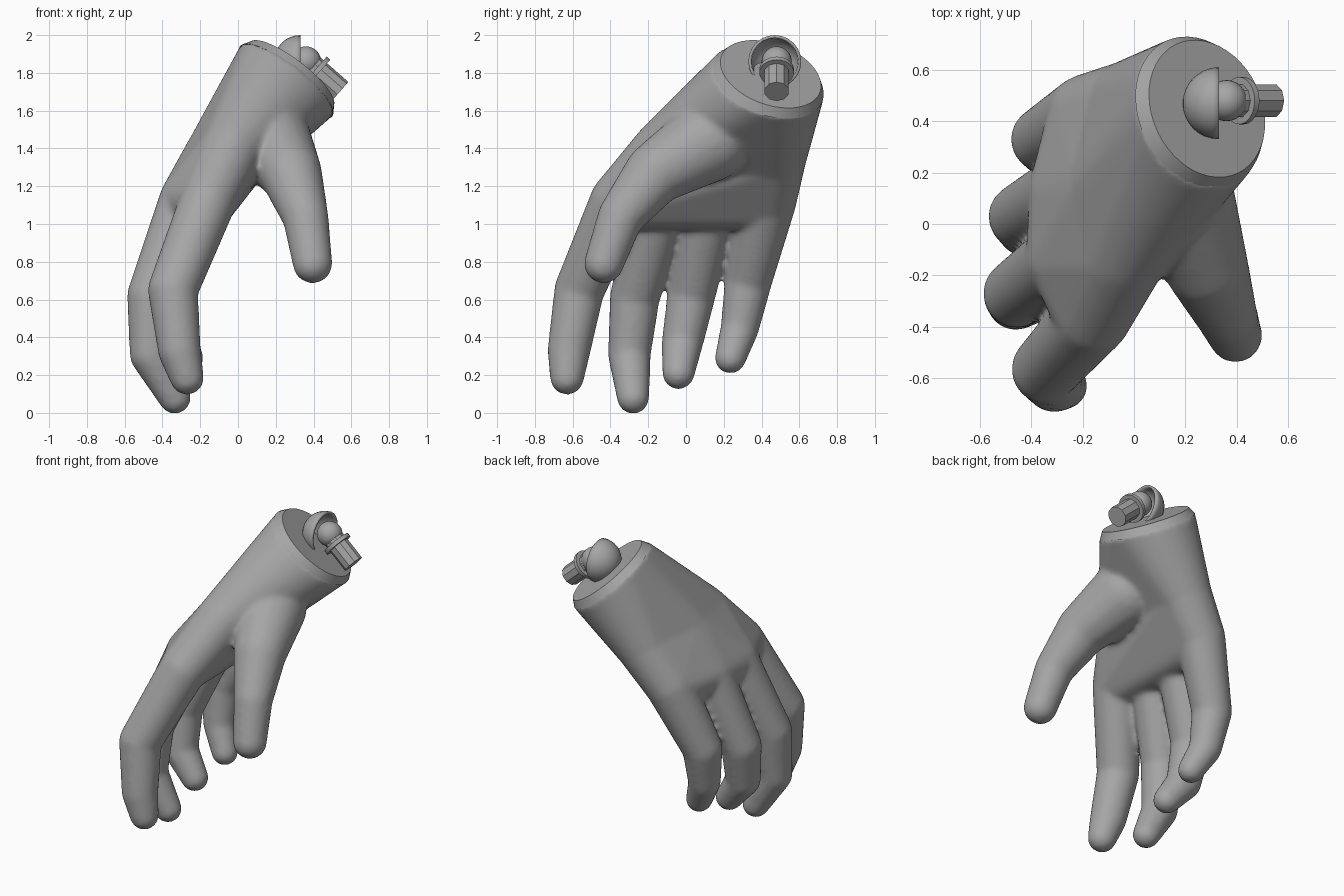
import bpy, bmesh, math
from mathutils import Vector, Matrix

if "Cube" in bpy.data.objects:
    bpy.data.objects.remove(bpy.data.objects["Cube"])

grey = bpy.data.materials.new("plain grey")
grey.use_nodes = True
GREY = (0.38, 0.38, 0.38, 1)
grey.diffuse_color = GREY
grey.node_tree.nodes["Principled BSDF"].inputs["Base Color"].default_value = GREY


def make_object(name, bm, angle=None):
    mesh = bpy.data.meshes.new(name)
    bm.to_mesh(mesh)
    bm.free()
    obj = bpy.data.objects.new(name, mesh)
    bpy.context.collection.objects.link(obj)
    mesh.materials.append(grey)
    if angle:
        bpy.ops.object.select_all(action="DESELECT")
        obj.select_set(True)
        bpy.context.view_layer.objects.active = obj
        bpy.ops.object.shade_smooth_by_angle(angle=math.radians(angle))
    return obj


def place(center, axis):
    return Matrix.Translation(center) @ Vector(axis).to_track_quat("Z", "Y").to_matrix().to_4x4()


def add_hull(bm, balls, disc=None):
    """Add the convex hull around balls (x, y, z, radius) and an optional disc."""
    part = bmesh.new()
    for x, y, z, r in balls:
        bmesh.ops.create_icosphere(part, subdivisions=3, radius=r,
                                   matrix=Matrix.Translation((x, y, z)))
    if disc:
        bmesh.ops.create_circle(part, segments=48, radius=disc[0], matrix=disc[1])
    points = [v.co.copy() for v in part.verts]
    part.free()
    verts = [bm.verts.new(p) for p in points]
    result = bmesh.ops.convex_hull(bm, input=verts)
    spare = set(result["geom_interior"]) | set(result["geom_unused"])
    bmesh.ops.delete(bm, geom=[v for v in spare if isinstance(v, bmesh.types.BMVert)],
                     context="VERTS")


# Joints of each digit, from the knuckle to the tip
fingers = [
    [(-.16, -.36, 1.12, .15), (-.345, -.565, .65, .133), (-.31, -.62, .33, .114), (-.27, -.63, .185, .09)],
    [(-.27, -.13, 1.12, .15), (-.455, -.27, .62, .133), (-.46, -.30, .31, .114), (-.335, -.28, .08, .086)],
    [(-.26, .13, 1.12, .15), (-.44, .03, .63, .128), (-.42, -.02, .37, .11), (-.30, -.04, .21, .086)],
    [(-.18, .43, 1.12, .155), (-.355, .33, .70, .126), (-.34, .285, .45, .102), (-.265, .235, .29, .083)],
]
thumb = [(.17, .12, 1.44, .22), (.28, -.16, 1.27, .165), (.357, -.345, 1.04, .122), (.395, -.435, .79, .105)]
palm_middle = [(-.04, -.12, 1.38, .17), (-.08, .15, 1.38, .19), (-.01, .46, 1.36, .18)]

# Wrist direction and plane
wrist_axis = Vector((.58, .28, .76)).normalized()
wrist = Vector((.262, .438, 1.765))
wrist_disc = (.308, place(wrist, wrist_axis))

# Hand: overlapping hulls fused into one skin
bm = bmesh.new()
add_hull(bm, palm_middle, wrist_disc)
add_hull(bm, palm_middle + [f[0] for f in fingers])
for digit in fingers + [thumb]:
    for a, b in zip(digit, digit[1:]):
        add_hull(bm, [a, b])
hand = make_object("hand", bm)
remesh = hand.modifiers.new("fuse", "REMESH")
remesh.mode = "VOXEL"
remesh.voxel_size = .016
remesh.use_smooth_shade = True
smooth = hand.modifiers.new("soften", "SMOOTH")
smooth.factor = .5
smooth.iterations = 9

# Wrist rim: chamfered flat cap
bm = bmesh.new()
bmesh.ops.create_cone(bm, cap_ends=True, segments=48, radius1=.307, radius2=.278, depth=.05,
                      matrix=place(wrist + wrist_axis * .013, wrist_axis))
make_object("wrist_rim", bm, 20)

# Joint: open cup, ball, collar and peg
peg_axis = Vector((.75, 0, -.66)).normalized()
bm = bmesh.new()
bmesh.ops.create_uvsphere(bm, u_segments=24, v_segments=16, radius=.14,
                          matrix=place((.33, .47, 1.86), (1, 0, 0)))
bmesh.ops.delete(bm, geom=[v for v in bm.verts if v.co.x > .335], context="VERTS")
cup = make_object("joint_cup", bm, 40)
shell = cup.modifiers.new("wall", "SOLIDIFY")
shell.thickness = .015

ball_center = Vector((.36, .48, 1.86))
bm = bmesh.new()
bmesh.ops.create_uvsphere(bm, u_segments=24, v_segments=16, radius=.08,
                          matrix=Matrix.Translation(ball_center))
make_object("joint_ball", bm, 40)

for name, radius, start, end, sides in (("joint_collar", .092, .065, .09, 24),
                                        ("joint_peg", .067, .02, .24, 10)):
    bm = bmesh.new()
    bmesh.ops.create_cone(bm, cap_ends=True, segments=sides, radius1=radius, radius2=radius,
                          depth=end - start,
                          matrix=place(ball_center + peg_axis * (start + end) / 2, peg_axis))
    make_object(name, bm, 30)
